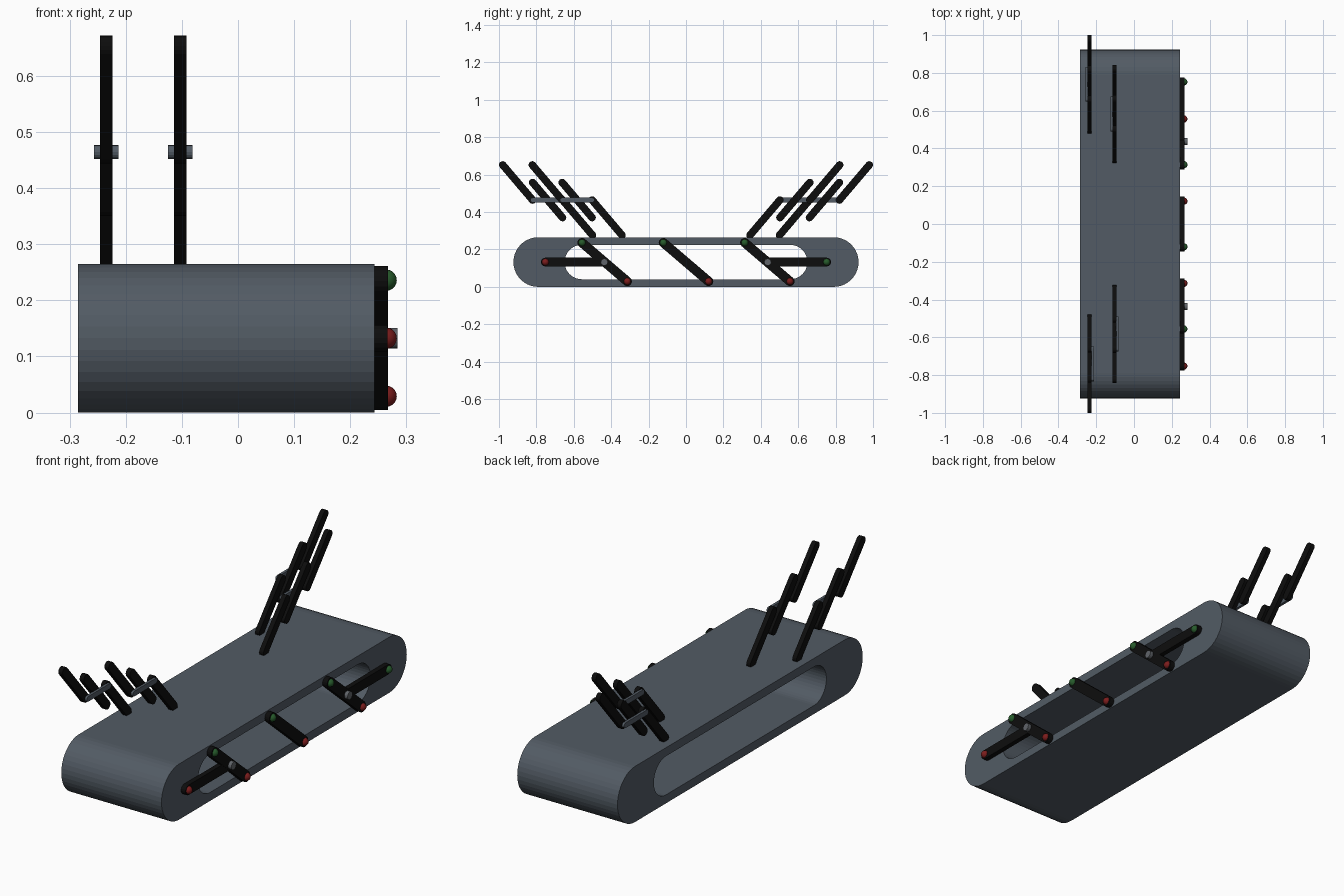
import bpy, bmesh, math
from mathutils import Matrix

if "Cube" in bpy.data.objects:
    bpy.data.objects.remove(bpy.data.objects["Cube"])


def mat(name, rgb):
    m = bpy.data.materials.new(name)
    m.diffuse_color = (*rgb, 1)
    m.use_nodes = True
    m.node_tree.nodes["Principled BSDF"].inputs["Base Color"].default_value = m.diffuse_color
    return m


STEEL = mat("slate grey", (0.085, 0.105, 0.128))
BLACK = mat("black", (0.004, 0.004, 0.004))
RED = mat("red", (0.2, 0.012, 0.012))
GREEN = mat("green", (0.02, 0.105, 0.025))
PIN = mat("pin grey", (0.12, 0.13, 0.145))


def finish(name, bm, material):
    bmesh.ops.recalc_face_normals(bm, faces=bm.faces)
    me = bpy.data.meshes.new(name)
    bm.to_mesh(me)
    bm.free()
    me.materials.append(material)
    ob = bpy.data.objects.new(name, me)
    bpy.context.collection.objects.link(ob)
    return ob


def capsule(a, b, r, n):
    """Outline of a round-ended bar between two (y, z) points."""
    ang = math.atan2(b[1] - a[1], b[0] - a[0])
    pts = []
    for c, start in ((b, ang - math.pi / 2), (a, ang + math.pi / 2)):
        for i in range(n + 1):
            t = start + math.pi * i / n
            pts.append((c[0] + r * math.cos(t), c[1] + r * math.sin(t)))
    return pts


def bar(name, a, b, r, x0, x1, material, n=8):
    bm = bmesh.new()
    f = bm.faces.new([bm.verts.new((x0, y, z)) for y, z in capsule(a, b, r, n)])
    ext = bmesh.ops.extrude_face_region(bm, geom=[f])["geom"]
    bmesh.ops.translate(bm, vec=(x1 - x0, 0, 0),
                        verts=[v for v in ext if isinstance(v, bmesh.types.BMVert)])
    return finish(name, bm, material)


def dome(name, y, z, material):
    bm = bmesh.new()
    bmesh.ops.create_uvsphere(bm, u_segments=16, v_segments=10, radius=0.019,
                              matrix=Matrix.Translation((0.264, y, z)) @ Matrix.Rotation(math.pi / 2, 4, 'Y'))
    ob = finish(name, bm, material)
    ob.data.shade_smooth()


# Hollow round-ended body: outer and inner outlines bridged into a tube
X0, X1, MID, N = -0.285, 0.243, 0.1325, 20
outer = capsule((-0.79, MID), (0.79, MID), 0.1325, N)
inner = capsule((-0.557, MID), (0.557, MID), 0.092, N)
bm = bmesh.new()
loops = [[bm.verts.new((x, y, z)) for y, z in pts]
         for x, pts in ((X0, outer), (X1, outer), (X1, inner), (X0, inner))]
for k in range(4):
    p, q = loops[k], loops[(k + 1) % 4]
    for i in range(len(p)):
        j = (i + 1) % len(p)
        bm.faces.new((p[i], p[j], q[j], q[i]))
finish("body_shell", bm, STEEL)

# Side linkage bars with red and green end pins
BX0, BX1 = 0.243, 0.267
for i, y in enumerate((-0.435, 0.0, 0.435)):
    top, low = (y - 0.121, 0.236), (y + 0.121, 0.029)
    bar(f"diagonal_bar_{i}", top, low, 0.025, BX0, BX1, BLACK)
    dome(f"green_pin_{i}", *top, GREEN)
    dome(f"red_pin_{i}", *low, RED)
for name, s, colour in (("front", -1, RED), ("rear", 1, GREEN)):
    bar(f"{name}_level_bar", (min(s * 0.752, s * 0.437), MID), (max(s * 0.752, s * 0.437), MID),
        0.0235, BX0, BX1 - 0.0005, BLACK)
    dome(f"{name}_level_pin", s * 0.752, MID, colour)
    bar(f"{name}_pivot", (s * 0.437 - 0.0005, MID), (s * 0.437 + 0.0005, MID), 0.0185, BX0, 0.284, PIN)

# Stepped arms on top: three slanted bars joined by a level link
DY, DZ = 0.16, 0.188
for layer, x, y0 in (("inner", -0.103, 0.342), ("outer", -0.235, 0.50)):
    for side, s in (("front", -1), ("rear", 1)):
        for k in range(3):
            y, z = y0 + k * DY, 0.276 + k * DZ / 2
            bar(f"{side}_{layer}_arm_{k}", (s * y, z), (s * (y + DY), z + DZ), 0.02,
                x - 0.011, x + 0.011, BLACK)
        bar(f"{side}_{layer}_link", (s * (y0 + DY), 0.464), (s * (y0 + 2 * DY), 0.464), 0.0125,
            x - s * 0.009, x - s * 0.022, STEEL)
